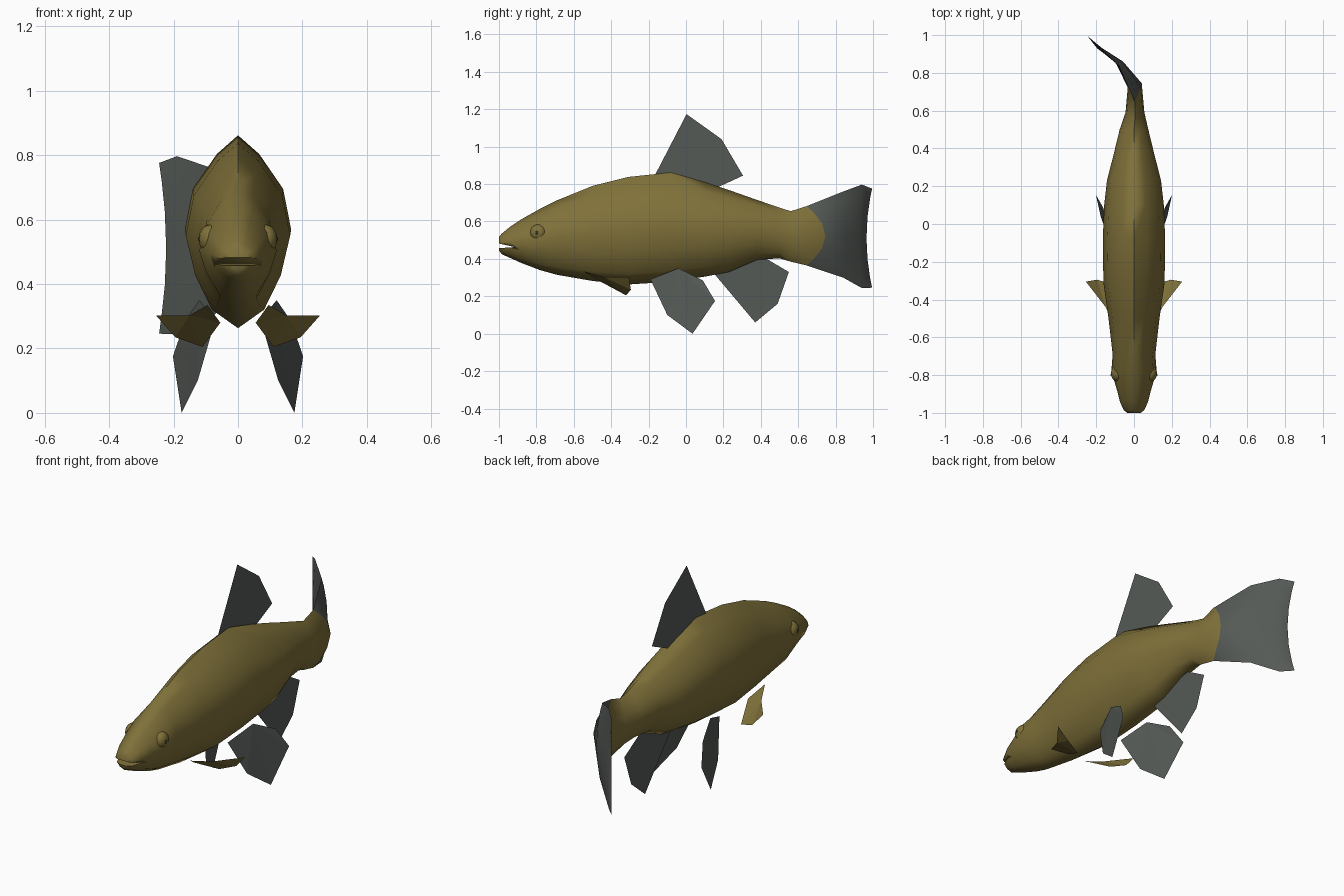
import bpy, bmesh, math

if "Cube" in bpy.data.objects:
    bpy.data.objects.remove(bpy.data.objects["Cube"])


def material(name, rgb):
    m = bpy.data.materials.new(name)
    m.diffuse_color = (*rgb, 1)
    m.use_nodes = True
    m.node_tree.nodes["Principled BSDF"].inputs["Base Color"].default_value = m.diffuse_color
    return m


GOLD = material("olive gold", (0.215, 0.165, 0.042))
GREY = material("fin grey", (0.09, 0.102, 0.092))
BLACK = material("pupil dark", (0.03, 0.033, 0.03))


def mesh_object(name, verts, faces, mats):
    me = bpy.data.meshes.new(name)
    me.from_pydata(verts, [], faces)
    for m in mats:
        me.materials.append(m)
    ob = bpy.data.objects.new(name, me)
    bpy.context.collection.objects.link(ob)
    bm = bmesh.new()
    bm.from_mesh(me)
    bmesh.ops.recalc_face_normals(bm, faces=bm.faces)
    bm.to_mesh(me)
    bm.free()
    return ob


def activate(ob):
    bpy.ops.object.select_all(action='DESELECT')
    ob.select_set(True)
    bpy.context.view_layer.objects.active = ob


# Body and tail: one loft of twelve-sided rings
half = [(0, 1), (.4, .8), (.85, .43), (1, 0), (.82, -.43), (.5, -.8), (0, -1)]
profile = half + [(-u, t) for u, t in half[-2:0:-1]]
# y, top z, bottom z, half width, x offset, y bulge at mid height
sections = [
    (-1.0, .518, .445, .035, 0, 0),
    (-.985, .535, .425, .055, 0, 0),
    (-.94, .572, .405, .075, 0, 0),
    (-.88, .612, .378, .09, 0, 0),
    (-.78, .668, .34, .12, 0, 0),
    (-.69, .713, .315, .113, 0, 0),
    (-.5, .79, .282, .135, 0, 0),
    (-.31, .838, .263, .162, 0, 0),
    (-.08, .862, .278, .165, 0, 0),
    (.1, .81, .305, .158, 0, 0),
    (.23, .768, .33, .143, 0, 0),
    (.38, .715, .395, .105, 0, 0),
    (.5, .674, .403, .076, 0, 0),
    (.56, .655, .385, .05, .005, .03),
    (.645, .682, .365, .036, .005, .1),
    (.84, .76, .30, .022, -.08, .02),
    (.94, .797, .244, .014, -.19, -.01),
    (.995, .776, .246, .005, -.245, -.03),
]
TAIL_RING = 14
verts, faces = [], []
n = len(profile)
for y, top, bot, w, dx, bulge in sections:
    mid, h = (top + bot) / 2, (top - bot) / 2
    for u, t in profile:
        b = bulge * (1 - t * t)
        verts.append((u * w + dx - (b if bulge < 0 else 0) * .9, y + b, mid + h * t))
for i in range(len(sections) - 1):
    for j in range(n):
        k = (j + 1) % n
        faces.append((i * n + j, i * n + k, (i + 1) * n + k, (i + 1) * n + j))
first_cap = len(faces)
faces.append(tuple(range(n)))
# tail end is closed by a strip of narrow faces
e = (len(sections) - 1) * n
faces.append((e, e + 1, e + n - 1))
for j in range(1, 5):
    faces.append((e + j, e + j + 1, e + n - j - 1, e + n - j))
faces.append((e + 5, e + 6, e + 7))
body = mesh_object("body", verts, faces, [GOLD, GREY])
for p in body.data.polygons:
    if p.index != first_cap and p.index >= TAIL_RING * n:
        p.material_index = 1

# Mouth: wedge cut out of the snout
wedge = [(-1.08, .5), (-.915, .463), (-1.08, .452)]
wv = [(x, y, z) for x in (-.2, .2) for y, z in wedge]
cutter = mesh_object("mouth_cutter", wv,
                     [(0, 1, 2), (3, 5, 4), (0, 3, 4, 1), (1, 4, 5, 2), (2, 5, 3, 0)], [GOLD])
cutter.hide_render = True
mod = body.modifiers.new("mouth", 'BOOLEAN')
mod.operation = 'DIFFERENCE'
mod.solver = 'EXACT'
mod.object = cutter
activate(body)
bpy.ops.object.modifier_apply(modifier="mouth")
bpy.data.objects.remove(cutter)
activate(body)
bpy.ops.object.shade_smooth_by_angle(angle=math.radians(75))


# Flat fins
def fin(name, pts, mat):
    return mesh_object(name, pts, [(0, i, i + 1) for i in range(1, len(pts) - 1)], [mat])


fin("dorsal_fin", [(-.006, y, z) for y, z in
    [(.12, .76), (.305, .845), (.19, 1.04), (.003, 1.174), (-.17, .84)]], GREY)
fin("anal_fin", [(-.01, y, z) for y, z in
    [(.38, .43), (.13, .345), (.37, .06), (.49, .16), (.55, .33), (.43, .40)]], GREY)

pelvic = [(.12, -.04, .35), (.07, -.19, .29), (.125, -.1, .1),
          (.175, .035, 0), (.202, .155, .175), (.165, .09, .285)]
pectoral = [(.15, -.44, .303), (.095, -.55, .335), (.055, -.46, .28),
            (.11, -.32, .205), (.195, -.295, .235), (.255, -.305, .303)]


# Eyes: shallow bulge with a small pupil
def ball(name, loc, scale, mat):
    bpy.ops.mesh.primitive_uv_sphere_add(segments=16, ring_count=8, location=loc)
    ob = bpy.context.object
    ob.name = name
    ob.scale = scale
    ob.data.materials.append(mat)
    bpy.ops.object.shade_smooth()


for side, s in (("left", 1), ("right", -1)):
    fin("pelvic_fin_" + side, [(s * x, y, z) for x, y, z in pelvic], GREY)
    fin("pectoral_fin_" + side, [(s * x, y, z) for x, y, z in pectoral], GOLD)
    ball("eye_" + side, (s * .085, -.79, .54), (.037, .045, .045), GOLD)
    ball("pupil_" + side, (s * .117, -.797, .54), (.007, .009, .009), BLACK)
